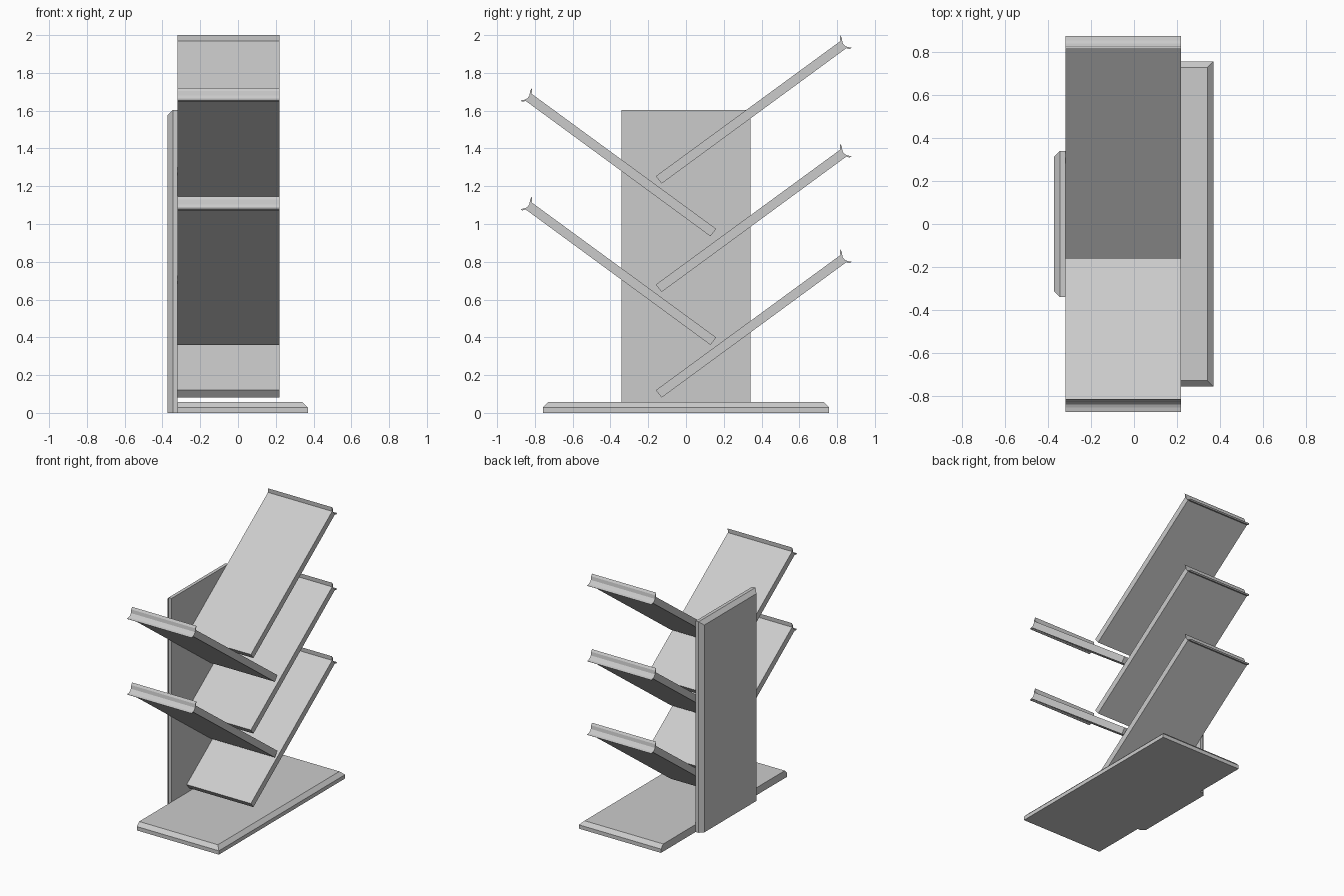
import bpy, bmesh

if "Cube" in bpy.data.objects:
    bpy.data.objects.remove(bpy.data.objects["Cube"])


def add_object(name, bm):
    bmesh.ops.recalc_face_normals(bm, faces=bm.faces)
    mesh = bpy.data.meshes.new(name)
    bm.to_mesh(mesh)
    bm.free()
    obj = bpy.data.objects.new(name, mesh)
    bpy.context.collection.objects.link(obj)
    return obj


def chamfered_slab(name, lo, hi, size, wanted):
    """Box whose edges are chamfered where wanted(midpoint) is true."""
    bm = bmesh.new()
    bmesh.ops.create_cube(bm, size=1)
    for v in bm.verts:
        for i in range(3):
            v.co[i] = lo[i] if v.co[i] < 0 else hi[i]
    edges = [e for e in bm.edges if wanted((e.verts[0].co + e.verts[1].co) / 2)]
    bmesh.ops.bevel(bm, geom=edges, offset=size, offset_type='OFFSET',
                    segments=1, profile=0.5, affect='EDGES')
    return add_object(name, bm)


def shelf(name, side, z):
    """Sloping shelf with a flared lip: side profile extruded along x."""
    profile = [(-0.129, 0), (-0.16, 0.039), (0.817, 0.754), (0.815, 0.786),
               (0.825, 0.77), (0.829, 0.744), (0.841, 0.729), (0.855, 0.723),
               (0.876, 0.719), (0.866, 0.712), (0.849, 0.717)]
    bm = bmesh.new()
    face = bm.faces.new([bm.verts.new((-0.32, side * y, z + h)) for y, h in profile])
    ext = bmesh.ops.extrude_face_region(bm, geom=[face], use_keep_orig=True)
    for v in ext["geom"]:
        if isinstance(v, bmesh.types.BMVert):
            v.co.x = 0.22
    return add_object(name, bm)


# Base: top edge chamfered on the three free sides
chamfered_slab("base", (-0.32, -0.758, 0), (0.37, 0.758, 0.057), 0.028,
               lambda c: c.z > 0.05 and (c.x > 0.3 or abs(c.y) > 0.7))

# Upright panel: rear edge chamfered at the top and both sides
chamfered_slab("upright_panel", (-0.373, -0.341, 0), (-0.32, 0.341, 1.604), 0.028,
               lambda c: c.x < -0.37 and c.z > 0.1)

# Shelves branching alternately to each side
for i, z in enumerate((0.081, 0.64, 1.214)):
    shelf(f"rear_shelf_{i + 1}", 1, z)
for i, z in enumerate((0.36, 0.935)):
    shelf(f"front_shelf_{i + 1}", -1, z)
